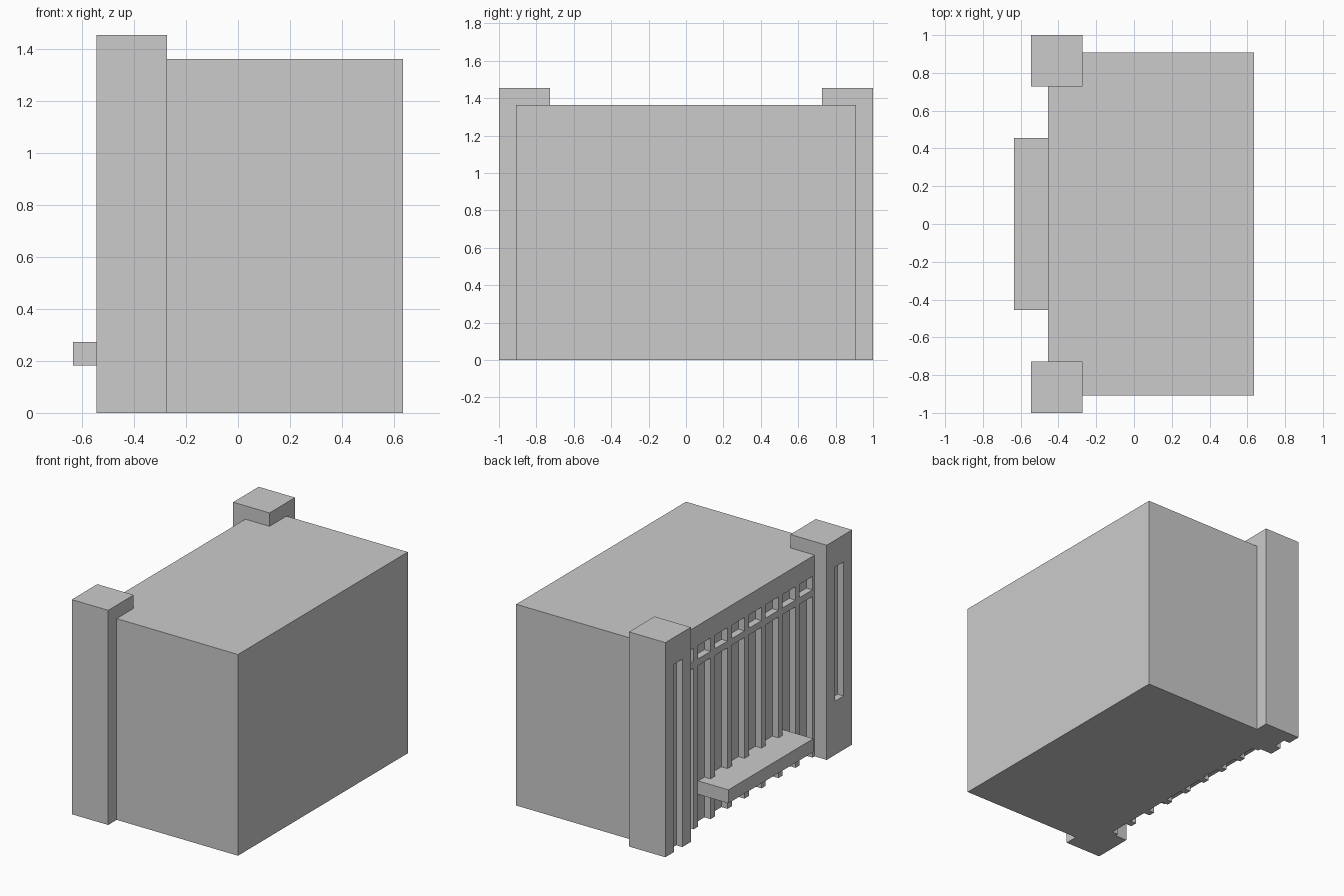
import bpy, bmesh
from mathutils import Matrix, Vector

if "Cube" in bpy.data.objects:
    bpy.data.objects.remove(bpy.data.objects["Cube"])

U = 1 / 11  # module of the design


def boxes(name, items):
    """One mesh object made of axis-aligned boxes (x0, x1, y0, y1, z0, z1), in modules."""
    bm = bmesh.new()
    for x0, x1, y0, y1, z0, z1 in items:
        centre = Vector((x0 + x1, y0 + y1, z0 + z1)) * U / 2
        size = Vector((x1 - x0, y1 - y0, z1 - z0)) * U
        bmesh.ops.create_cube(bm, size=1, matrix=Matrix.Translation(centre) @ Matrix.Diagonal(size.to_4d()))
    mesh = bpy.data.meshes.new(name)
    bm.to_mesh(mesh)
    bm.free()
    ob = bpy.data.objects.new(name, mesh)
    bpy.context.collection.objects.link(ob)
    return ob


def carve(ob, items):
    """Cut recesses out of an object with a hidden helper."""
    cutter = boxes(ob.name + "_cutter", items)
    cutter.hide_render = True
    cutter.hide_viewport = True
    cutter.display_type = 'WIRE'
    mod = ob.modifiers.new("recesses", 'BOOLEAN')
    mod.operation = 'DIFFERENCE'
    mod.solver = 'EXACT'
    mod.object = cutter


# Main hall with eight recessed bays: tall window below, small window above
hall = boxes("main_hall", [(-5, 7, -10, 10, 0, 15)])
recesses = []
for i in range(8):
    y = -7 + 2 * i
    recesses.append((-6, -4.5, y - 0.75, y + 0.75, -1, 12))
    recesses.append((-6, -4.5, y - 0.75, y + 0.75, 12.5, 13.5))
carve(hall, recesses)

# Corner towers with a vertical slot; one slot runs down to the ground
for name, side, slot_bottom in (("left_tower", 1, -1), ("right_tower", -1, 4)):
    c = 9.5 * side
    tower = boxes(name, [(-6, -3, c - 1.5, c + 1.5, 0, 16)])
    carve(tower, [(-7, -5.5, c - 0.5, c + 0.5, slot_bottom, 14)])

# Entrance canopy
boxes("entrance_canopy", [(-7, -4.4, -5, 5, 2, 3)])
